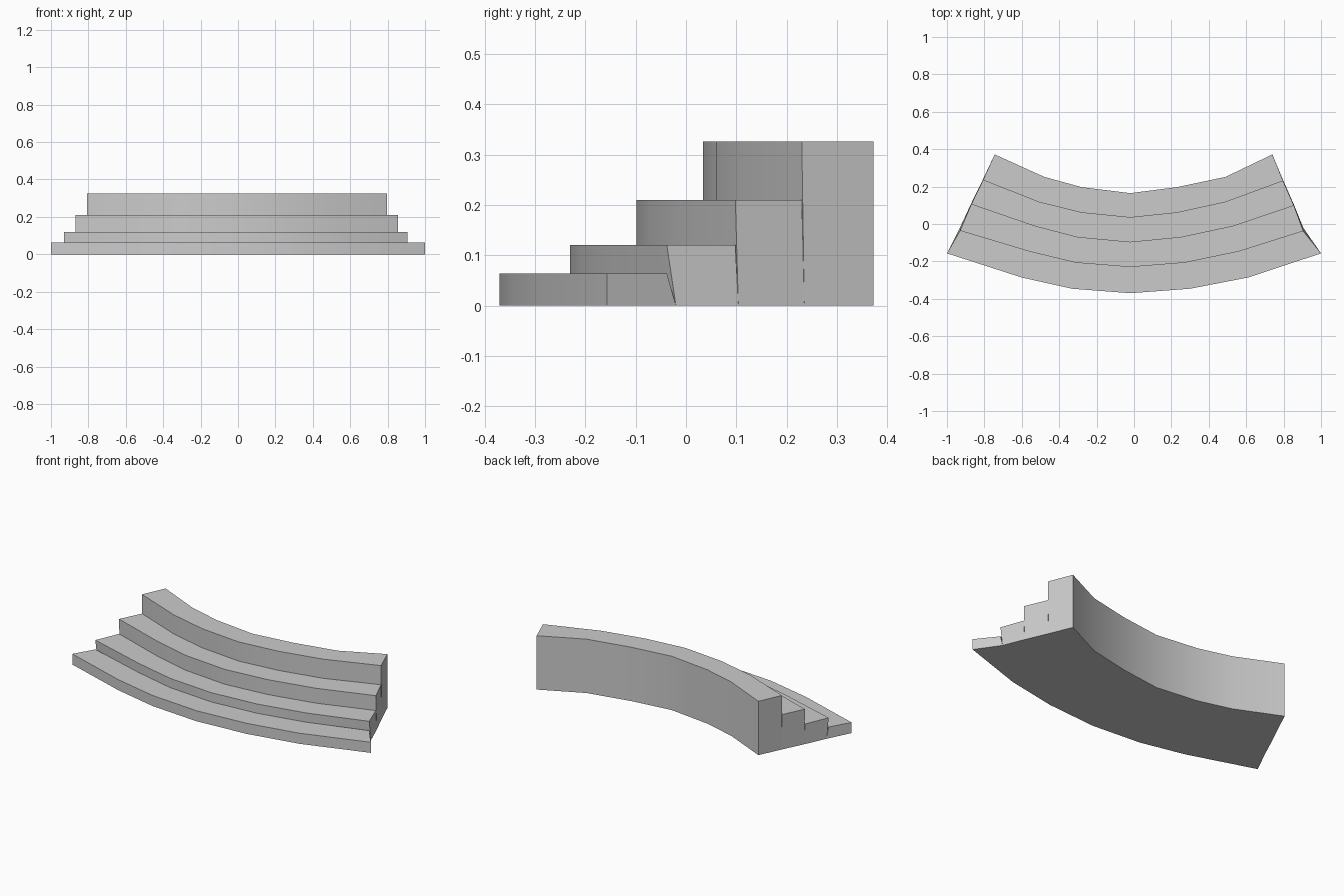
import bpy, bmesh, math

if "Cube" in bpy.data.objects:
    bpy.data.objects.remove(bpy.data.objects["Cube"])

# Plan curves, front to back: each is the riser line of one step
curves = [
    [(-1, -.157), (-.6, -.286), (-.33, -.346), (-.02, -.37), (.3, -.346), (.61, -.286), (1, -.157)],
    [(-.93, -.036), (-.56, -.147), (-.31, -.207), (-.02, -.23), (.27, -.207), (.56, -.147), (.905, -.038)],
    [(-.87, .105), (-.53, -.012), (-.3, -.072), (-.02, -.098), (.25, -.072), (.53, -.012), (.855, .098)],
    [(-.807, .235), (-.51, .117), (-.28, .06), (-.02, .034), (.23, .06), (.49, .117), (.797, .23)],
    [(-.745, .372), (-.48, .252), (-.28, .197), (-.02, .165), (.23, .197), (.49, .252), (.74, .372)],
]
heights = [.064, .12, .21, .326]
end_lean = [0, .018, .006, .005, 0]  # backward lean of the end corners at ground level


def make_step(name, i):
    bm = bmesh.new()
    rings = []
    for k in range(7):
        end = k in (0, 6)
        ring = []
        for c, z in ((i, 0), (i + 1, 0), (i + 1, heights[i]), (i, heights[i])):
            x, y = curves[c][k]
            if end and z == 0:
                y += end_lean[c]
            ring.append(bm.verts.new((x, y, z)))
        rings.append(ring)
    for a, b in zip(rings, rings[1:]):
        for j in range(4):
            n = (j + 1) % 4
            bm.faces.new((a[j], a[n], b[n], b[j]))
    bm.faces.new(rings[0])
    bm.faces.new(rings[-1])
    bmesh.ops.recalc_face_normals(bm, faces=bm.faces)
    mesh = bpy.data.meshes.new(name)
    bm.to_mesh(mesh)
    bm.free()
    ob = bpy.data.objects.new(name, mesh)
    bpy.context.collection.objects.link(ob)
    bpy.ops.object.select_all(action='DESELECT')
    ob.select_set(True)
    bpy.context.view_layer.objects.active = ob
    bpy.ops.object.shade_smooth_by_angle(angle=math.radians(30))


# Four curved tiers rising towards the back
for i, name in enumerate(("bottom_step", "second_step", "third_step", "top_step")):
    make_step(name, i)
